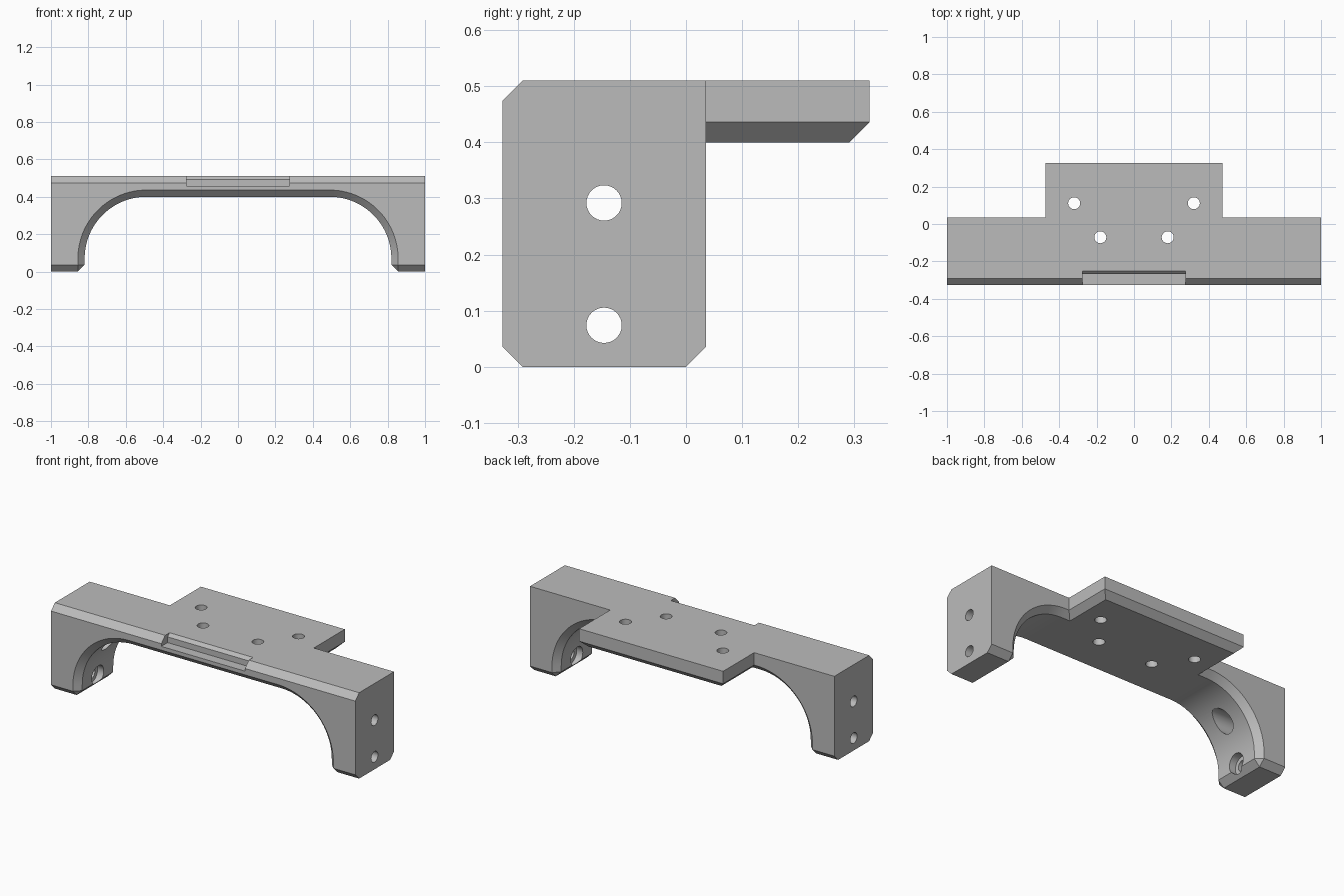
import bpy, bmesh, math
from mathutils import Matrix

if "Cube" in bpy.data.objects:
    bpy.data.objects.remove(bpy.data.objects["Cube"])

C = 0.036                      # chamfer size
TOP = 0.51
FRONT, BACK, REAR = -0.327, 0.036, 0.327

grey = bpy.data.materials.new("plain grey")
grey.use_nodes = True
grey.diffuse_color = (0.5, 0.5, 0.5, 1)
grey.node_tree.nodes["Principled BSDF"].inputs["Base Color"].default_value = grey.diffuse_color


def finish(name, bm):
    """Turn a bmesh into a named object."""
    bmesh.ops.remove_doubles(bm, verts=bm.verts, dist=1e-4)
    bmesh.ops.recalc_face_normals(bm, faces=bm.faces)
    mesh = bpy.data.meshes.new(name)
    bm.to_mesh(mesh)
    bm.free()
    mesh.materials.append(grey)
    obj = bpy.data.objects.new(name, mesh)
    bpy.context.collection.objects.link(obj)
    return obj


def loft(name, loops):
    """Skin equal-length closed loops and cap both ends."""
    bm = bmesh.new()
    rings = [[bm.verts.new(p) for p in loop] for loop in loops]
    for a, b in zip(rings, rings[1:]):
        for i in range(len(a)):
            j = (i + 1) % len(a)
            bm.faces.new((a[i], a[j], b[j], b[i]))
    bm.faces.new(rings[0])
    bm.faces.new(rings[-1])
    return finish(name, bm)


def mirrored(half, y):
    """Close a half outline of (x, z) points across x = 0."""
    return [(x, y, z) for x, z in half] + [(-x, y, z) for x, z in reversed(half)]


def cylinder(bm, center, radius, depth, axis):
    turn = Matrix.Rotation(math.pi / 2, 4, 'Y') if axis == 'X' else Matrix()
    bmesh.ops.create_cone(bm, cap_ends=True, segments=32, radius1=radius,
                          radius2=radius, depth=depth,
                          matrix=Matrix.Translation(center) @ turn)


def boolean(target, other, operation):
    mod = target.modifiers.new(other.name, 'BOOLEAN')
    mod.object, mod.operation, mod.solver = other, operation, 'EXACT'
    bpy.context.view_layer.objects.active = target
    bpy.ops.object.modifier_apply(modifier=mod.name)
    bpy.data.objects.remove(other)


# Arched body: the outline shrinks by c at the front and back faces
def arch_outline(c, top, y):
    half = [(1, top), (1, c), (0.82 + C, c), (0.82 + c, C)]
    for i in range(33):
        a = i / 32 * math.pi / 2
        half.append((0.49 + (0.33 + c) * math.cos(a), 0.07 + (0.33 + c) * math.sin(a)))
    return mirrored(half, y)


body = loft("arched_bracket", [arch_outline(C, TOP - C, FRONT), arch_outline(0, TOP, FRONT + C),
                               arch_outline(0, TOP, BACK - C), arch_outline(C, TOP, BACK)])


# Rear mounting plate, chamfered below
def plate_outline(c, y):
    return mirrored([(0.473, TOP), (0.473, 0.4 + C), (0.473 - C + c, 0.4 + c)], y)


plate = loft("rear_plate", [plate_outline(0, -0.15), plate_outline(0, REAR - C),
                            plate_outline(C, REAR)])
boolean(body, plate, 'UNION')

# Notch in the front top edge, with a chamfered back wall
section = [(-0.4, 0.458), (-0.268, 0.458), (-0.268, 0.492), (-0.25, TOP), (-0.2, 0.56), (-0.4, 0.56)]
notch = loft("notch_cutter", [[(x, y, z) for y, z in section] for x in (-0.275, 0.275)])
boolean(body, notch, 'DIFFERENCE')

# Screw holes through the plate
bm = bmesh.new()
for side in (-1, 1):
    cylinder(bm, (side * 0.32, 0.111, 0.45), 0.032, 0.4, 'Z')
    cylinder(bm, (side * 0.18, -0.071, 0.45), 0.032, 0.4, 'Z')
boolean(body, finish("plate_hole_cutter", bm), 'DIFFERENCE')

# Side holes, then wider counterbores from inside the arch
for name, radius, inner, outer in (("side_hole_cutter", 0.0315, 0.5, 1.1),
                                   ("counterbore_cutter", 0.056, 0.55, 0.86)):
    bm = bmesh.new()
    for side in (-1, 1):
        for z in (0.074, 0.292):
            cylinder(bm, (side * (inner + outer) / 2, -0.146, z), radius, outer - inner, 'X')
    boolean(body, finish(name, bm), 'DIFFERENCE')

# Smooth the curved walls, keep hard edges
bpy.ops.object.select_all(action='DESELECT')
body.select_set(True)
bpy.context.view_layer.objects.active = body
bpy.ops.object.shade_smooth_by_angle(angle=math.radians(25))
